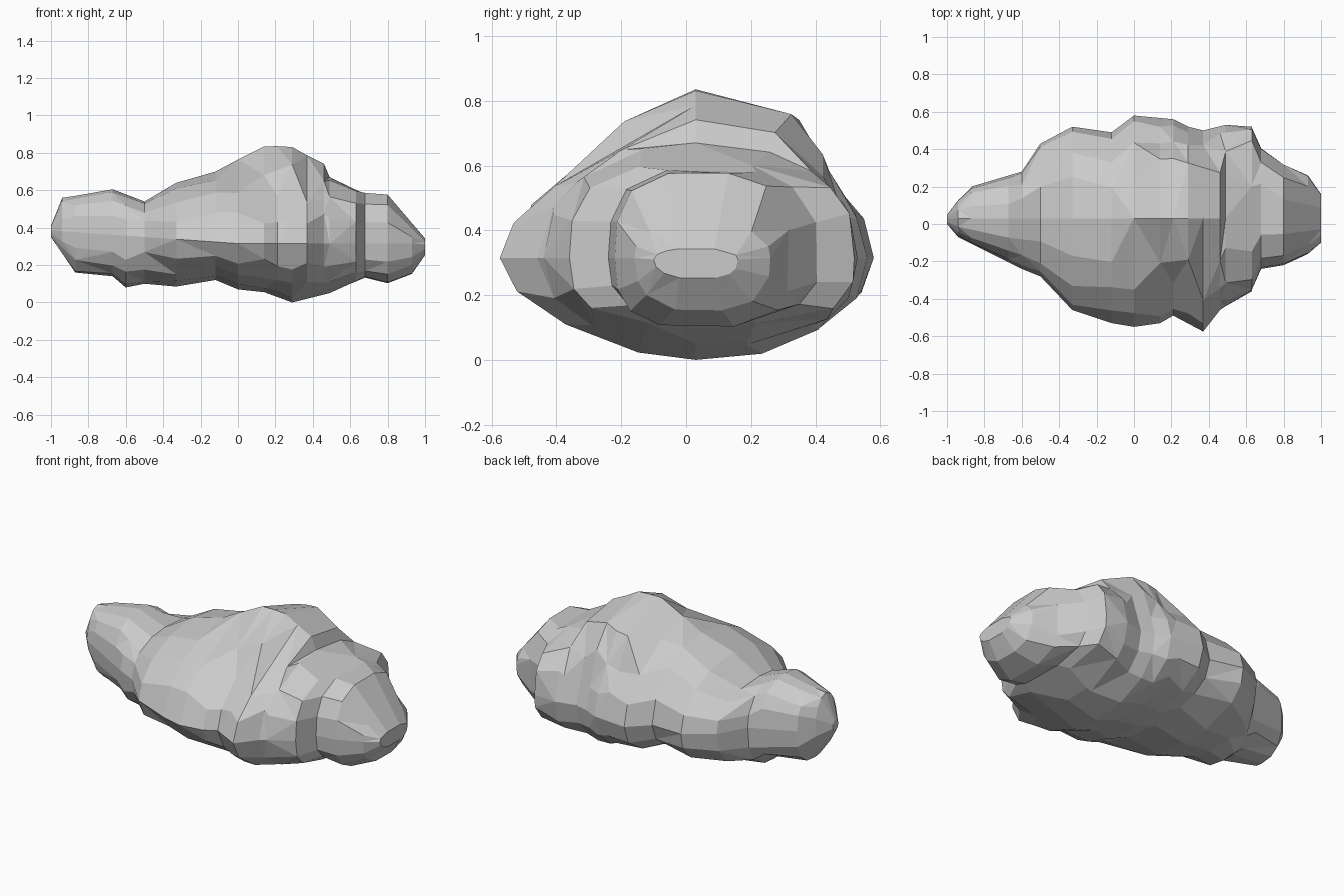
import bpy, bmesh, math, random

if "Cube" in bpy.data.objects:
    bpy.data.objects.remove(bpy.data.objects["Cube"])

random.seed(4)
SIDES = 16
MID_Y = 0.03

# Slices of the body along x: x, front y, back y, bottom z, top z, squareness
SLICES = [
    (-1.00, 0.00, 0.05, 0.35, 0.41, 2.0),
    (-0.94, -0.07, 0.13, 0.25, 0.56, 2.0),
    (-0.87, -0.11, 0.20, 0.16, 0.57, 2.3),
    (-0.67, -0.20, 0.26, 0.14, 0.605, 2.4),
    (-0.60, -0.24, 0.28, 0.08, 0.575, 2.2),
    (-0.50, -0.28, 0.43, 0.10, 0.54, 2.2),
    (-0.33, -0.46, 0.52, 0.085, 0.64, 1.9),
    (-0.12, -0.53, 0.49, 0.12, 0.70, 1.8),
    (0.00, -0.55, 0.58, 0.07, 0.70, 1.8),
    (0.14, -0.53, 0.57, 0.055, 0.67, 1.8),
    (0.21, -0.49, 0.56, 0.03, 0.67, 1.85),
    (0.29, -0.53, 0.52, 0.00, 0.67, 1.8),
    (0.37, -0.575, 0.50, 0.02, 0.66, 1.8),
    (0.46, -0.46, 0.52, 0.04, 0.67, 2.0),
    (0.49, -0.44, 0.53, 0.05, 0.67, 2.1),
    (0.63, -0.36, 0.52, 0.11, 0.605, 3.0),
    (0.68, -0.24, 0.41, 0.13, 0.59, 2.8),
    (0.80, -0.22, 0.32, 0.10, 0.58, 2.9),
    (0.93, -0.16, 0.26, 0.15, 0.42, 2.4),
    (1.00, -0.10, 0.16, 0.25, 0.345, 2.2),
]

# Crown lump on top: front y, back y, top z at some of the slices
CROWN = {
    0.00: (-0.22, 0.30, 0.77),
    0.14: (-0.28, 0.44, 0.84),
    0.21: (-0.30, 0.46, 0.84),
    0.29: (-0.33, 0.46, 0.835),
    0.37: (-0.31, 0.44, 0.79),
    0.46: (-0.30, 0.42, 0.745),
}


def inside(y, z, mid, waist, front, back, bottom, top, power):
    """Is the point within a rounded outline with its own reach each way?"""
    u = (y - mid) / ((back - mid) if y > mid else (front - mid))
    v = (z - waist) / ((top - waist) if z > waist else (bottom - waist))
    if y > mid:
        power += 0.5 if z < waist else 0.15
    return u ** power + v ** power < 1


def slice_points(x, front, back, bottom, top, power):
    waist = 0.315 + 0.07 * max(0, -x)
    if x == 1:
        waist = 0.31
    crown = CROWN.get(x)
    points = []
    for i in range(SIDES):
        a = 2 * math.pi * i / SIDES
        if i % (SIDES // 4):                     # uneven facets between extremes
            a += random.uniform(-0.08, 0.08)
        c, s = math.cos(a), math.sin(a)
        dy = c * ((back - MID_Y) if c > 0 else (MID_Y - front))
        dz = s * ((top - waist) if s > 0 else (waist - bottom))
        lo, hi = 0.0, 3.0
        for _ in range(24):                      # find the outline along this ray
            t = (lo + hi) / 2
            y, z = MID_Y + t * dy, waist + t * dz
            hit = inside(y, z, MID_Y, waist, front, back, bottom, top, power)
            if crown and z > waist:
                f, b, h = crown
                hit = hit or inside(y, z, 0.09, 0.45, f, b, 0.1, h, 2.0)
            lo, hi = (t, hi) if hit else (lo, t)
        points.append((x, MID_Y + lo * dy, waist + lo * dz))
    return points


# Lumpy cloud-shaped body
bm = bmesh.new()
rings = [[bm.verts.new(p) for p in slice_points(*s)] for s in SLICES]
for k, (r0, r1) in enumerate(zip(rings, rings[1:])):
    for i in range(SIDES):
        j = (i + 1) % SIDES
        quad = [r0[i], r0[j], r1[j], r1[i]]
        if (i + k) % 2:                          # alternate the facet diagonals
            quad = quad[1:] + quad[:1]
        bm.faces.new((quad[0], quad[1], quad[2]))
        bm.faces.new((quad[0], quad[2], quad[3]))

# Blunt end caps
bm.faces.new(rings[0])
bm.faces.new(rings[-1])
bmesh.ops.recalc_face_normals(bm, faces=bm.faces)
# Merge nearly flat neighbours into larger facets
bmesh.ops.dissolve_limit(bm, angle_limit=math.radians(8),
                         verts=bm.verts, edges=bm.edges)

mesh = bpy.data.meshes.new("cloud_body")
bm.to_mesh(mesh)
bm.free()
body = bpy.data.objects.new("cloud_body", mesh)
bpy.context.collection.objects.link(body)
